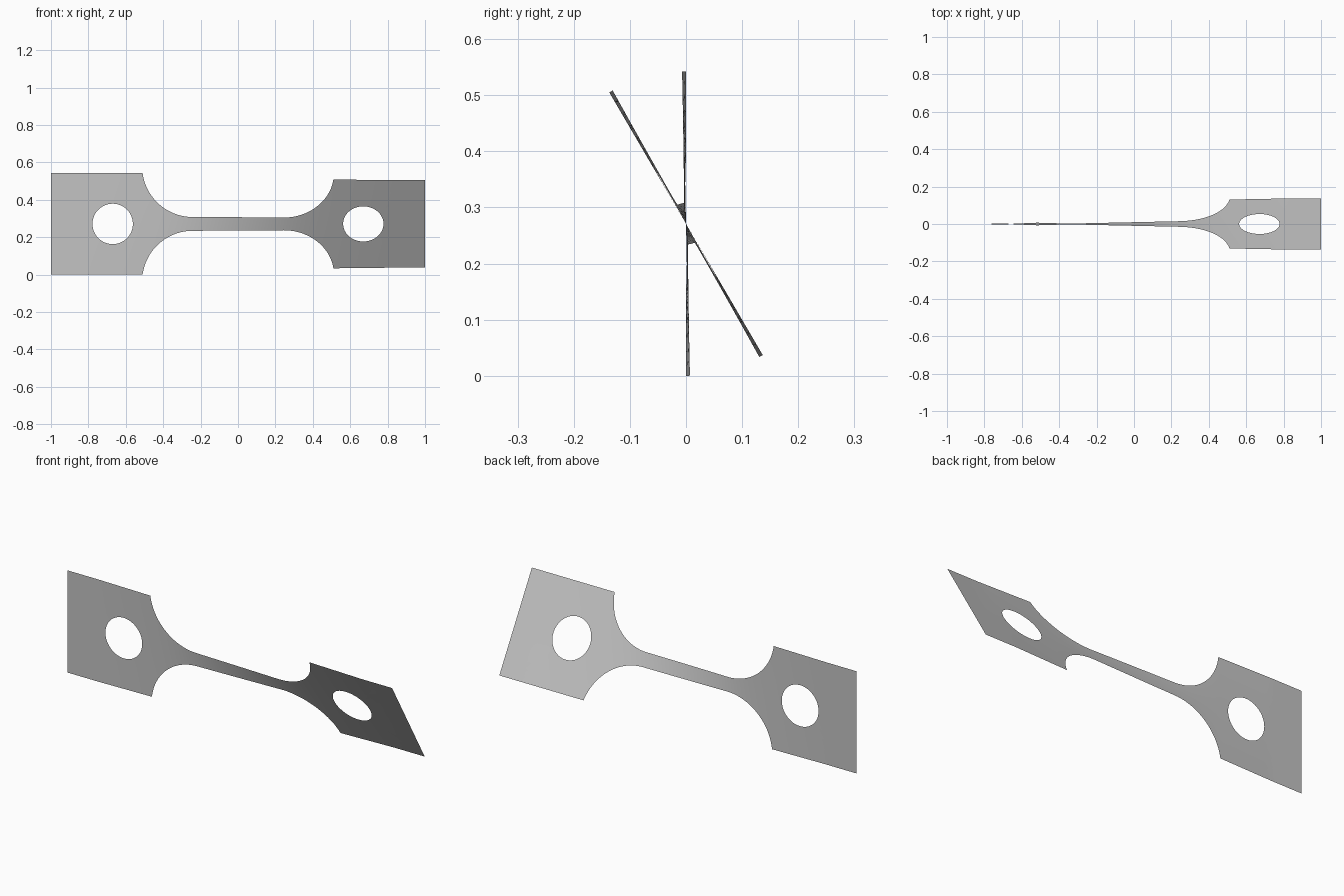
import bpy, bmesh, math
from mathutils import Vector

cube = bpy.data.objects.get("Cube")
if cube:
    bpy.data.objects.remove(cube)

HALF = 0.271        # half height of the end tabs
NECK = 0.037        # half height of the neck
TAB = 0.51          # inner end of each tab
HOLE_X, HOLE_R = 0.67, 0.108
FILLET = 0.27
FILLET_X = TAB - math.sqrt(FILLET**2 - (NECK + FILLET - HALF)**2)
TWIST = math.radians(30.3)
ROWS, RINGS, STEPS = 24, 6, 400


def half_height(x):
    x = abs(x)
    if x >= TAB:
        return HALF
    if x <= FILLET_X:
        return NECK
    return NECK + FILLET - math.sqrt(FILLET**2 - (x - FILLET_X)**2)


# Narrow stretches twist more; the outer ends stay flat
def twist_rate(x):
    return 0 if abs(x) > 0.82 else 1 / half_height(x)


total = [0.0]
for i in range(STEPS):
    total.append(total[-1] + twist_rate(-1 + (i + 0.5) * 2 / STEPS))


def twisted(p):
    t = min(max((p.x + 1) / 2 * STEPS, 0), STEPS - 0.001)
    i = int(t)
    angle = TWIST * (total[i] + (t - i) * (total[i + 1] - total[i])) / total[-1]
    return Vector((p.x, -p.z * math.sin(angle), HALF + p.z * math.cos(angle)))


def add_grid(bm, lines):
    rows = [[bm.verts.new((x, 0, z)) for x, z in line] for line in lines]
    for a, b in zip(rows, rows[1:]):
        for j in range(len(a) - 1):
            bm.faces.new((a[j], b[j], b[j + 1], a[j + 1]))


bm = bmesh.new()

# Neck with its fillets, denser in the fillets
xs = [-FILLET_X + 2 * FILLET_X * i / 30 for i in range(31)]
arc = math.asin((TAB - FILLET_X) / FILLET)
curve = [FILLET_X + FILLET * math.sin(arc * i / 24) for i in range(1, 25)]
xs = [-x for x in reversed(curve)] + xs + curve
add_grid(bm, [[(x, half_height(x) * (2 * j / ROWS - 1)) for j in range(ROWS + 1)]
              for x in xs])

# Tabs: rings running from the round hole out to the rectangle
corners = [(TAB, -HALF), (1, -HALF), (1, HALF), (TAB, HALF), (TAB, -HALF)]
for side in (-1, 1):
    loops = []
    for (x0, z0), (x1, z1) in zip(corners, corners[1:]):
        for k in range(ROWS + 1):
            outer = Vector((x0 + (x1 - x0) * k / ROWS, z0 + (z1 - z0) * k / ROWS))
            centre = Vector((HOLE_X, 0))
            inner = centre + (outer - centre).normalized() * HOLE_R
            spoke = [inner.lerp(outer, r / RINGS) for r in range(RINGS + 1)]
            loops.append([(side * p.x, p.y) for p in spoke])
    add_grid(bm, loops)

bmesh.ops.remove_doubles(bm, verts=bm.verts, dist=0.0005)
bmesh.ops.recalc_face_normals(bm, faces=bm.faces)
bm.faces.ensure_lookup_table()
bm.normal_update()
if bm.faces[0].normal.y > 0:
    bmesh.ops.reverse_faces(bm, faces=bm.faces)
for v in bm.verts:
    v.co = twisted(v.co)

mesh = bpy.data.meshes.new("twisted_strip")
bm.to_mesh(mesh)
bm.free()
mesh.shade_smooth()

# Plain grey finish
grey = bpy.data.materials.new("light grey")
grey.use_nodes = True
colour = (0.55, 0.55, 0.55, 1)
grey.diffuse_color = colour
grey.node_tree.nodes["Principled BSDF"].inputs["Base Color"].default_value = colour
mesh.materials.append(grey)

strip = bpy.data.objects.new("twisted_strip", mesh)
bpy.context.collection.objects.link(strip)
